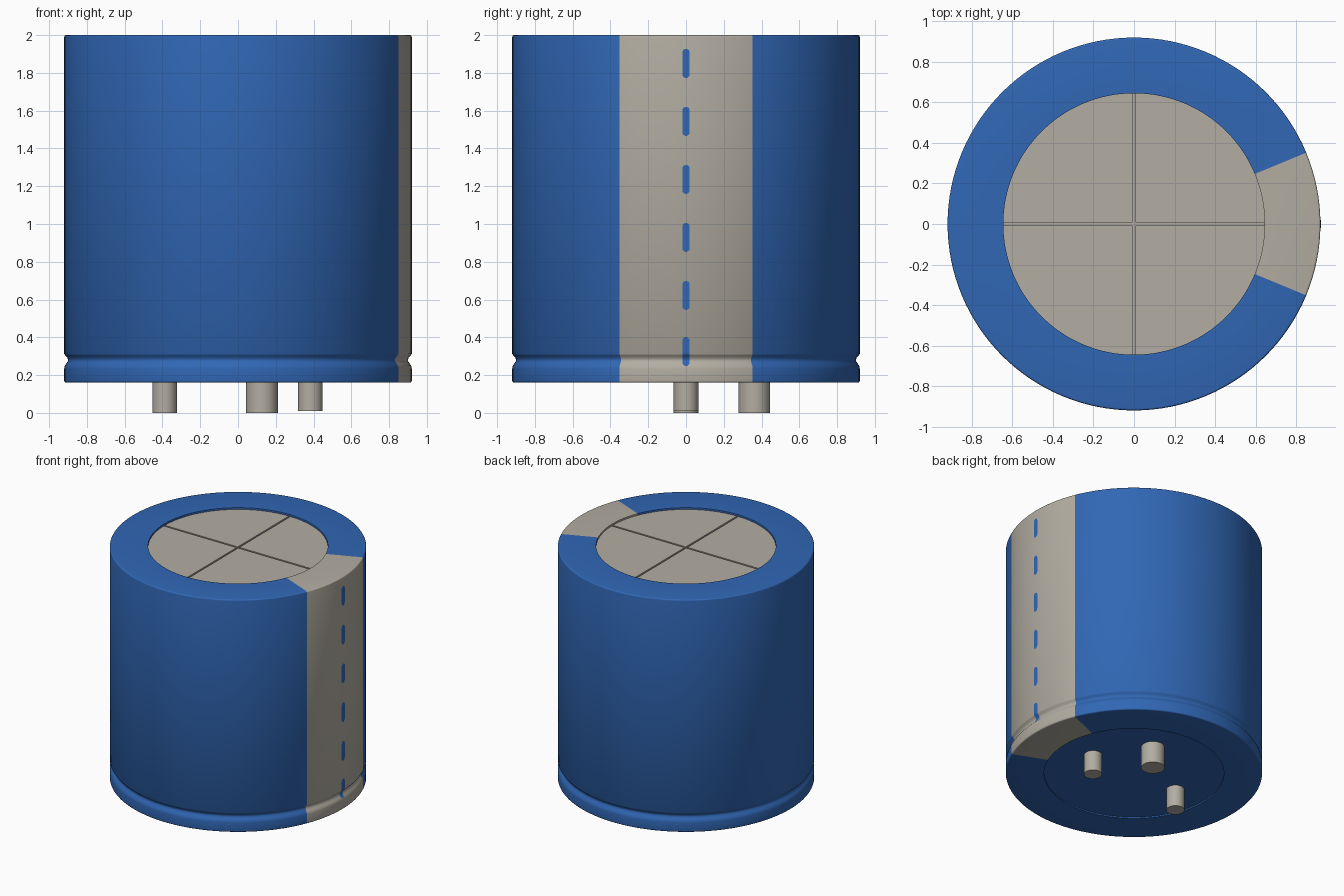
import bpy, bmesh, math

if "Cube" in bpy.data.objects:
    bpy.data.objects.remove(bpy.data.objects["Cube"])

R, RING = 0.92, 0.645        # can radius, inner radius of the rolled sleeve rim
BASE, TOP = 0.16, 2.0        # bottom and top of the can
SEG = 128
STRIPE = math.radians(22.5)  # half angle of the polarity stripe


def material(name, rgb):
    m = bpy.data.materials.new(name)
    m.use_nodes = True
    m.diffuse_color = (*rgb, 1)
    bsdf = m.node_tree.nodes["Principled BSDF"]
    bsdf.inputs["Base Color"].default_value = (*rgb, 1)
    bsdf.inputs["Roughness"].default_value = 0.5
    return m


BLUE = material("sleeve blue", (0.030, 0.135, 0.46))
GREY = material("warm grey", (0.45, 0.42, 0.36))


def finish(name, bm, *mats):
    bmesh.ops.recalc_face_normals(bm, faces=bm.faces[:])
    me = bpy.data.meshes.new(name)
    bm.to_mesh(me)
    bm.free()
    for m in mats:
        me.materials.append(m)
    ob = bpy.data.objects.new(name, me)
    bpy.context.collection.objects.link(ob)
    bpy.ops.object.select_all(action='DESELECT')
    ob.select_set(True)
    bpy.context.view_layer.objects.active = ob
    bpy.ops.object.shade_smooth_by_angle(angle=math.radians(35))
    return ob


def rounded(r, z, rad, start):
    """Quarter-circle corner points around (r, z), from angle start upward."""
    return [(r + rad * math.cos(math.radians(start + a)),
             z + rad * math.sin(math.radians(start + a))) for a in (0, 22.5, 45, 67.5, 90)]


# Sleeve: lathed profile with a crimp groove, and the stripe set by face angle
E = 0.01
groove = [(R, 0.235), (0.917, 0.25), (0.908, 0.262), (0.9, 0.275), (0.9, 0.283),
          (0.905, 0.295), (0.915, 0.305), (R, 0.313)]
profile = ([(RING, BASE + 0.012), (RING, BASE)] + rounded(R - E, BASE + E, E, -90)
           + groove + rounded(R - E, TOP - E, E, 0) + [(RING, TOP), (RING, TOP - 0.03)])
bm = bmesh.new()
rings = []
for r, z in profile:
    rings.append([bm.verts.new((r * math.cos(2 * math.pi * i / SEG),
                                r * math.sin(2 * math.pi * i / SEG), z)) for i in range(SEG)])
for a, b in zip(rings, rings[1:]):
    for i in range(SEG):
        j = (i + 1) % SEG
        bm.faces.new((a[i], a[j], b[j], b[i]))
for f in bm.faces:
    c = f.calc_center_median()
    f.material_index = 1 if abs(math.atan2(c.y, c.x)) < STRIPE else 0
finish("sleeve", bm, BLUE, GREY)


def cylinder(name, x, y, r, z0, z1, mat, seg=32):
    bm = bmesh.new()
    bmesh.ops.create_cone(bm, cap_ends=True, segments=seg, radius1=r, radius2=r, depth=z1 - z0)
    bmesh.ops.translate(bm, verts=bm.verts[:], vec=(x, y, (z0 + z1) / 2))
    return finish(name, bm, mat)


# End plates, set slightly inside the rim
cylinder("bottom_plate", 0, 0, RING, BASE + 0.01, BASE + 0.04, BLUE, SEG)
cylinder("vent_floor", 0, 0, RING, TOP - 0.06, TOP - 0.028, GREY, SEG)

# Top plate: four quarters parted by the vent cross
GAP = 0.007
bm = bmesh.new()
a0 = math.asin(GAP / RING)
for q in range(4):
    pts = [(GAP, GAP)]
    for i in range(33):
        a = a0 + (math.pi / 2 - 2 * a0) * i / 32
        pts.append((RING * math.cos(a), RING * math.sin(a)))
    c, s = math.cos(q * math.pi / 2), math.sin(q * math.pi / 2)
    face = bm.faces.new([bm.verts.new((c * x - s * y, s * x + c * y, TOP - 0.029)) for x, y in pts])
    up = bmesh.ops.extrude_face_region(bm, geom=[face])["geom"]
    bmesh.ops.translate(bm, vec=(0, 0, 0.015),
                        verts=[v for v in up if isinstance(v, bmesh.types.BMVert)])
finish("top_plate", bm, GREY)


def sleeve_radius(z):
    """Outer radius of the can at height z."""
    for (r0, z0), (r1, z1) in zip(groove, groove[1:]):
        if z0 <= z <= z1:
            return r0 + (r1 - r0) * (z - z0) / (z1 - z0)
    return R


# Dashes on the stripe: thin rounded strips that follow the can
HALF_W, HALF_L = 0.019, 0.077
bm = bmesh.new()
for k in range(6):
    mid = 1.85 - 0.307 * k
    if k == 5:
        mid = 0.325
    prev = None
    for i in range(33):
        t = -math.cos(math.pi * i / 32) * HALF_L
        over = max(0.0, abs(t) - (HALF_L - HALF_W))
        w = max(0.003, math.sqrt(max(0.0, HALF_W ** 2 - over ** 2)))
        r = sleeve_radius(mid + t) + 0.002
        row = [bm.verts.new((math.sqrt(r * r - y * y), y, mid + t)) for y in (-w, 0, w)]
        if prev:
            for j in (0, 1):
                bm.faces.new((prev[j], prev[j + 1], row[j + 1], row[j]))
        prev = row
finish("stripe_dashes", bm, BLUE)

# Terminal pins
cylinder("pin_left", 0.383, 0, 0.065, 0.01, BASE + 0.03, GREY)
cylinder("pin_right", -0.388, 0, 0.065, 0.0, BASE + 0.03, GREY)
cylinder("pin_large", 0.127, 0.362, 0.084, 0.0, BASE + 0.03, GREY)
